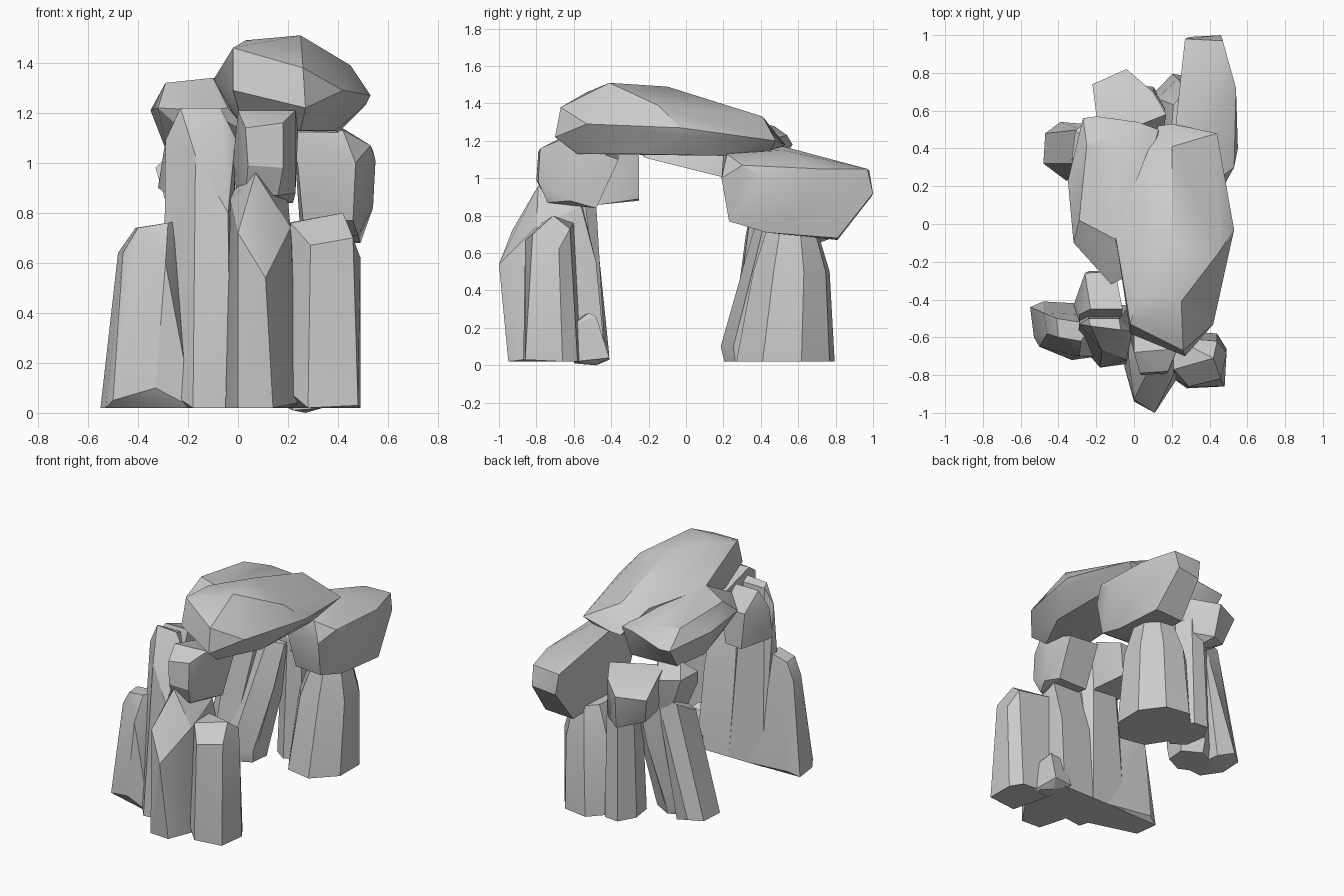
import bpy, bmesh, math, random

random.seed(4)


def stone(name, pts):
    """Faceted convex boulder wrapped around a few corner points."""
    bm = bmesh.new()
    for p in pts:
        bm.verts.new(p)
    res = bmesh.ops.convex_hull(bm, input=bm.verts[:])
    junk = {g for g in res["geom_interior"] + res["geom_unused"]
            if isinstance(g, bmesh.types.BMVert)}
    bmesh.ops.delete(bm, geom=list(junk), context='VERTS')
    bmesh.ops.dissolve_limit(bm, angle_limit=math.radians(5),
                             verts=bm.verts[:], edges=bm.edges[:])
    bmesh.ops.recalc_face_normals(bm, faces=bm.faces[:])
    me = bpy.data.meshes.new(name)
    bm.to_mesh(me)
    bm.free()
    me.shade_smooth()
    me.set_sharp_from_angle(angle=math.radians(28))
    ob = bpy.data.objects.new(name, me)
    bpy.context.collection.objects.link(ob)
    return ob


def pillar(name, levels, sides=7, phase=0.0):
    """Upright stone: rough rings (z, cx, cy, rx, ry) from foot to top."""
    wob = [random.uniform(0.94, 1.06) for _ in range(sides)]
    pts = []
    for z, cx, cy, rx, ry in levels:
        for i in range(sides):
            a = phase + math.tau * i / sides
            pts.append((cx + rx * wob[i] * math.cos(a),
                        cy + ry * wob[i] * math.sin(a), z))
    return stone(name, pts)


# Roof stones
stone("capstone", [
    (.27, -.70, 1.22), (.26, -.67, 1.38), (-.02, -.58, 1.29), (-.02, -.53, 1.46),
    (.25, -.41, 1.51), (.03, -.36, 1.49), (.42, -.53, 1.29), (.45, -.15, 1.39),
    (.53, -.03, 1.27), (.51, -.05, 1.23), (.20, -.10, 1.49), (.20, .41, 1.33),
    (.44, .48, 1.20), (.20, .53, 1.18), (.13, .52, 1.17), (-.08, .0, 1.27),
    (-.10, -.05, 1.33), (.05, .33, 1.30), (.25, -.58, 1.13), (.39, -.30, 1.13),
    (.40, .20, 1.12), (.10, .20, 1.12), (.02, -.45, 1.15), (.38, .45, 1.15)])
stone("side_capstone", [
    (-.27, .56, 1.18), (-.20, .57, 1.18), (.02, .54, 1.23), (.13, .50, 1.22),
    (-.35, .23, 1.21), (-.32, -.10, 1.22), (-.12, -.32, 1.21), (-.04, -.28, 1.22),
    (-.29, .02, 1.32), (-.25, .42, 1.28), (-.08, .47, 1.28), (-.10, -.08, 1.34),
    (.05, .20, 1.30), (-.28, .20, 1.03), (.10, .22, 1.00), (-.25, .45, 1.03),
    (.10, .45, 1.02), (-.20, -.20, 1.11), (.05, -.22, 1.11), (-.25, .0, 1.07)])

# Back boulders
stone("back_right_boulder", [
    (.27, .98, 1.04), (.46, 1.0, .92), (.47, .97, 1.05), (.29, .99, .90),
    (.54, .72, 1.05), (.55, .40, 1.01), (.53, .30, 1.07), (.42, .22, 1.13),
    (.22, .20, 1.14), (.22, .52, 1.17), (.40, .52, 1.15), (.47, .19, 1.0),
    (.24, .20, .98), (.46, .23, .77), (.26, .25, .77), (.48, .43, .71),
    (.25, .43, .71), (.49, .81, .68), (.28, .81, .67), (.54, .60, .82)])
stone("back_left_boulder", [
    (-.04, .82, .91), (-.22, .74, .90), (-.20, .58, 1.0), (.10, .70, .95),
    (.17, .58, 1.0), (-.17, .68, .72), (-.02, .78, .68), (.10, .70, .70),
    (-.15, .45, .75), (.15, .45, .75), (-.16, .45, 1.02), (.05, .62, .62)])

# Back supports
pillar("back_right_leg", [(.02, .27, .54, .23, .27), (.50, .29, .57, .20, .21),
                          (.72, .31, .57, .12, .14)], 8, .3)
pillar("back_middle_leg", [(.02, .05, .58, .12, .17), (.40, .05, .58, .12, .16),
                           (.80, .06, .58, .10, .14)], 7, .2)
pillar("back_inner_leg", [(.02, -.19, .33, .14, .13), (.10, -.19, .33, .15, .15),
                          (.50, -.10, .42, .14, .13), (.80, -.05, .48, .12, .10)], 6, .5)
stone("back_leaning_leg", [
    (-.48, .32, .05), (-.47, .48, .05), (-.36, .23, .02), (-.24, .24, .02),
    (-.28, .50, .02), (-.39, .54, .06), (-.46, .42, .12), (-.30, .32, .70),
    (-.28, .50, .80), (-.14, .52, .85), (-.10, .35, .85)])
stone("back_leg_head", [
    (-.33, .34, .98), (-.31, .50, .97), (-.18, .58, .97), (-.08, .40, 1.06),
    (-.30, .30, .88), (-.24, .50, .76), (-.25, .35, .72), (-.10, .36, .75),
    (-.10, .55, .75), (-.25, .42, 1.06)])

# Front supports
stone("front_left_slab", [
    (-.55, -.44, .02), (-.53, -.60, .02), (-.33, -.72, .10), (-.50, -.65, .05),
    (-.18, -.70, .02), (-.14, -.43, .02), (-.48, -.41, .05), (-.48, -.47, .64),
    (-.46, -.58, .64), (-.41, -.50, .74), (-.40, -.60, .74), (-.28, -.62, .76),
    (-.22, -.53, .77), (-.29, -.70, .60), (-.25, -.48, .55)])
stone("front_tall_pillar", [
    (-.30, -.62, .10), (-.18, -.76, .02), (-.03, -.74, .02), (-.02, -.43, .02),
    (-.28, -.43, .02), (-.28, -.58, .75), (-.18, -.72, .60), (-.04, -.72, .80),
    (-.03, -.54, .80), (-.29, -.53, 1.09), (-.17, -.67, 1.03), (-.23, -.54, 1.22),
    (-.07, -.56, 1.22), (-.01, -.57, 1.10), (-.08, -.50, 1.2), (-.24, -.50, 1.2)])
stone("front_rear_block", [
    (-.32, -.43, .90), (-.24, -.25, .88), (-.12, -.25, .89), (-.06, -.45, .86),
    (-.29, -.48, 1.09), (-.26, -.26, 1.12), (-.10, -.25, 1.12), (-.23, -.45, 1.20),
    (-.06, -.45, 1.20), (-.29, -.52, .88), (-.08, -.56, .86)])
stone("front_upper_block", [
    (.0, -.68, 1.21), (.23, -.66, 1.21), (.18, -.78, 1.16), (.03, -.79, 1.14),
    (.04, -.80, .99), (.18, -.79, .98), (.16, -.74, .87), (.03, -.74, .87),
    (.22, -.48, .84), (.0, -.48, .84), (.24, -.55, 1.12), (.23, -.36, 1.10),
    (.0, -.36, 1.12), (.23, -.62, .88), (-.02, -.60, 1.0)])
stone("front_centre_pillar", [
    (.0, -.94, .02), (.14, -.95, .02), (.24, -.80, .04), (.22, -.43, .02),
    (-.05, -.43, .02), (-.05, -.76, .02), (.11, -1.0, .54), (.0, -.93, .72),
    (.07, -.79, .96), (.21, -.80, .74), (.24, -.70, .38), (.20, -.48, .55),
    (-.03, -.48, .55), (.20, -.56, .85), (-.03, -.56, .88), (-.03, -.70, .85)])
stone("front_right_slab", [
    (.21, -.82, .08), (.28, -.87, .02), (.48, -.86, .03), (.49, -.66, .02),
    (.44, -.58, .02), (.20, -.56, .02), (.29, -.86, .67), (.46, -.82, .70),
    (.49, -.68, .62), (.21, -.77, .76), (.42, -.71, .80), (.44, -.62, .73),
    (.20, -.60, .76)])
stone("front_small_rock", [
    (.22, -.60, .01), (.27, -.48, .0), (.34, -.60, .02), (.31, -.41, .04),
    (.18, -.41, .03), (.31, -.60, .22), (.27, -.52, .28), (.29, -.48, .26),
    (.18, -.48, .24), (.16, -.58, .25), (.30, -.45, .12)])
